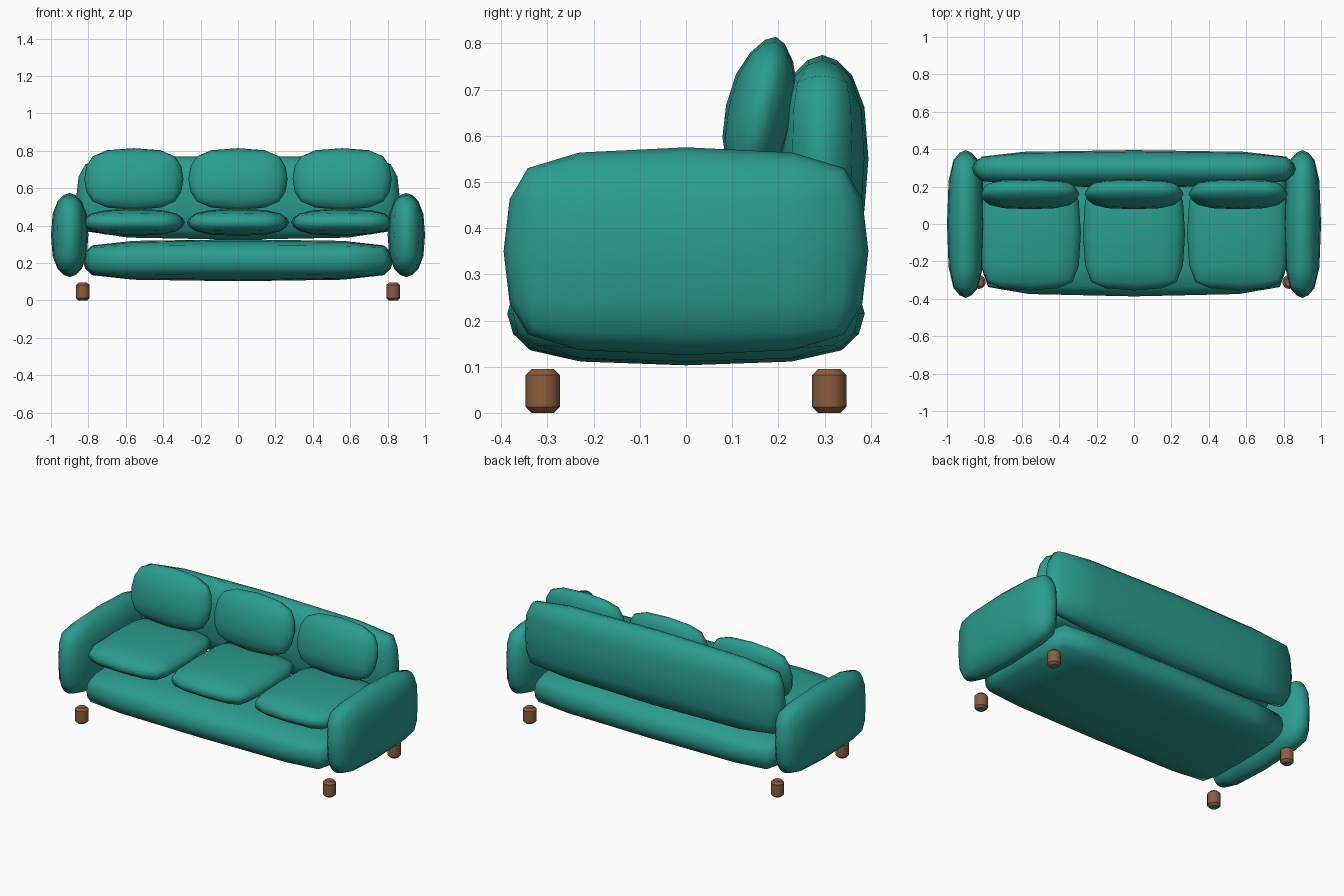
import bpy, bmesh, math
from mathutils import Matrix

old = bpy.data.objects.get("Cube")
if old:
    bpy.data.objects.remove(old, do_unlink=True)


def make_material(name, rgb):
    mat = bpy.data.materials.new(name)
    mat.use_nodes = True
    mat.diffuse_color = (*rgb, 1)
    mat.node_tree.nodes["Principled BSDF"].inputs["Base Color"].default_value = (*rgb, 1)
    return mat


teal = make_material("teal fabric", (0.023, 0.337, 0.275))
brown = make_material("brown wood", (0.258, 0.112, 0.045))


def finish(name, bm, mats, loc, tilt=0):
    mesh = bpy.data.meshes.new(name)
    bm.to_mesh(mesh)
    bm.free()
    for mat in mats:
        mesh.materials.append(mat)
    obj = bpy.data.objects.new(name, mesh)
    bpy.context.collection.objects.link(obj)
    obj.location = loc
    obj.rotation_euler.x = tilt
    return obj


def padded_block(name, loc, half, bevel, tilt=0):
    """Bevelled box, softened by one level of subdivision."""
    bm = bmesh.new()
    bmesh.ops.create_cube(bm, size=2)
    bmesh.ops.bevel(bm, geom=bm.edges[:], offset=0.3, segments=1,
                    affect='EDGES', profile=0.5)
    # Fit the size and bevel width along each axis
    for v in bm.verts:
        for i in range(3):
            size = half[i] if abs(v.co[i]) > 0.9 else half[i] - bevel[i]
            v.co[i] = math.copysign(size, v.co[i])
    for f in bm.faces:
        f.smooth = True
    obj = finish(name, bm, [teal], loc, tilt)
    mod = obj.modifiers.new("soften", 'SUBSURF')
    mod.levels = mod.render_levels = 1
    mod.use_limit_surface = False
    return obj


def leg(name, x, y):
    height, radius = 0.095, 0.037
    bm = bmesh.new()
    bmesh.ops.create_cone(bm, cap_ends=True, segments=16, radius1=radius,
                          radius2=radius, depth=height,
                          matrix=Matrix.Translation((0, 0, height / 2)))
    rims = [e for e in bm.edges if abs(e.verts[0].co.z - e.verts[1].co.z) < 1e-4]
    bmesh.ops.bevel(bm, geom=rims, offset=0.013, segments=1, affect='EDGES')
    for f in bm.faces:
        f.smooth = abs(f.normal.z) < 0.3
        f.material_index = 1 if f.normal.z < -0.95 else 0  # fabric pad underneath
    finish(name, bm, [brown, teal], (x, y, 0))


# Frame
padded_block("seat_base", (0, 0, 0.215), (0.83, 0.387, 0.112), (0.1, 0.1, 0.065))
padded_block("backrest", (0, 0.295, 0.55), (0.865, 0.1, 0.225), (0.1, 0.07, 0.09))

# Arms and legs
for side, s in (("left", 1), ("right", -1)):
    padded_block(side + "_arm", (s * 0.9, 0, 0.35), (0.1, 0.395, 0.225), (0.07, 0.105, 0.09))
    for end, e in (("front", -1), ("back", 1)):
        leg(f"{end}_{side}_leg", s * 0.83, e * 0.31)

# Cushions
for place, x in (("right", -0.557), ("middle", 0), ("left", 0.557)):
    padded_block(place + "_seat_cushion", (x, -0.05, 0.418),
                 (0.273, 0.305, 0.072), (0.09, 0.09, 0.05))
    padded_block(place + "_back_cushion", (x, 0.16, 0.65),
                 (0.265, 0.075, 0.168), (0.09, 0.055, 0.09), math.radians(-12))
